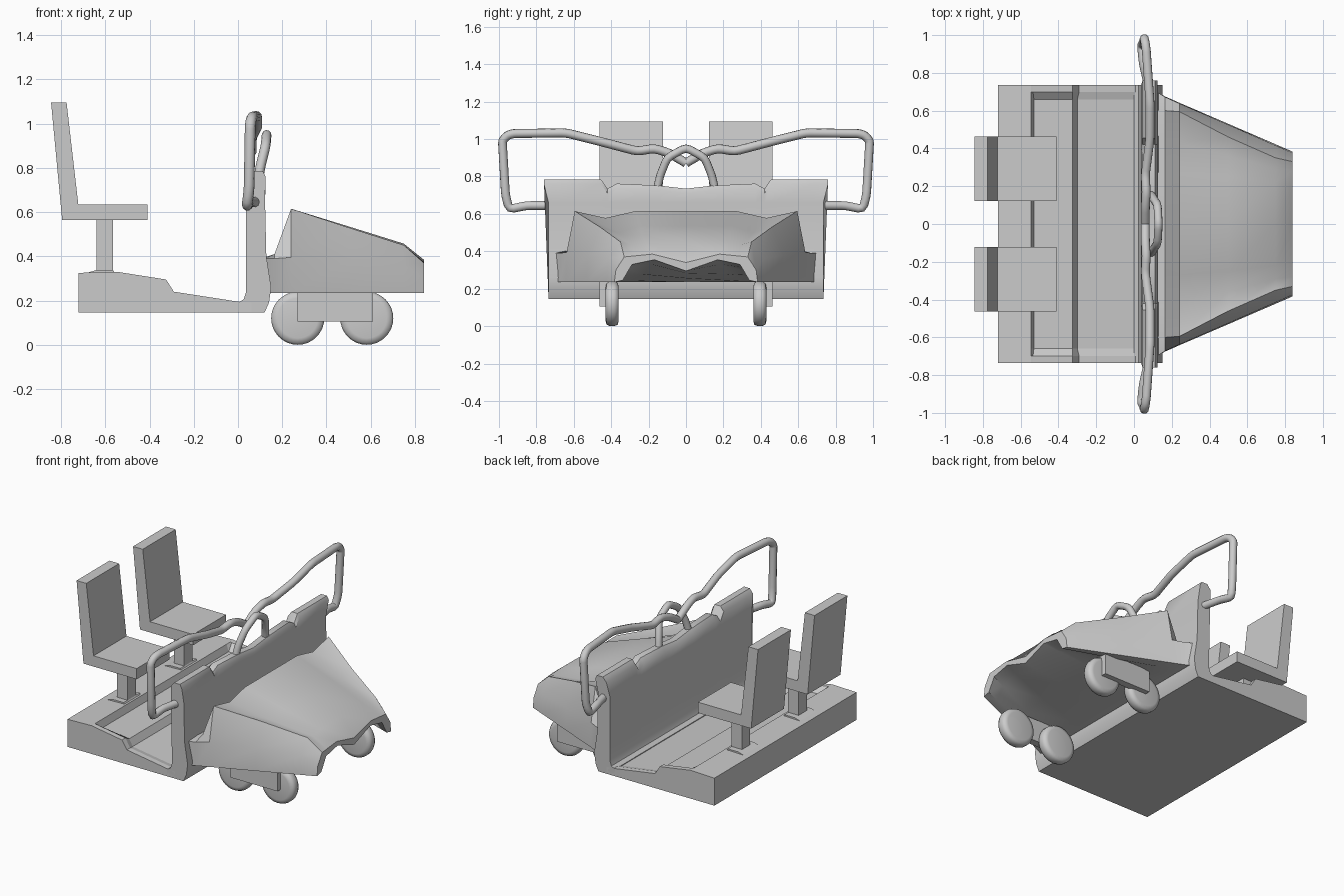
import bpy, bmesh, math
from mathutils import Vector

if "Cube" in bpy.data.objects:
    bpy.data.objects.remove(bpy.data.objects["Cube"])

grey = bpy.data.materials.new("plain_grey")
grey.diffuse_color = (0.6, 0.6, 0.6, 1)
grey.use_nodes = True
grey.node_tree.nodes["Principled BSDF"].inputs["Base Color"].default_value = grey.diffuse_color


def finish(bm, name, smooth=None):
    bmesh.ops.remove_doubles(bm, verts=bm.verts, dist=0.0005)
    bmesh.ops.recalc_face_normals(bm, faces=bm.faces)
    me = bpy.data.meshes.new(name)
    bm.to_mesh(me)
    bm.free()
    me.materials.append(grey)
    ob = bpy.data.objects.new(name, me)
    bpy.context.collection.objects.link(ob)
    if smooth:
        bpy.ops.object.select_all(action='DESELECT')
        ob.select_set(True)
        bpy.context.view_layer.objects.active = ob
        bpy.ops.object.shade_smooth_by_angle(angle=math.radians(smooth))
    return ob


def loft(name, rings, smooth=None):
    """Closed rings joined in order, capped at both ends."""
    bm = bmesh.new()
    rows = [[bm.verts.new(p) for p in r] for r in rings]
    n = len(rows[0])
    for a, b in zip(rows, rows[1:]):
        for i in range(n):
            j = (i + 1) % n
            bm.faces.new((a[i], a[j], b[j], b[i]))
    bm.faces.new(rows[0])
    bm.faces.new(rows[-1])
    return finish(bm, name, smooth)


def extrude(name, profile, y0, y1, smooth=None):
    return loft(name, [[(x, y, z) for x, z in profile] for y in (y0, y1)], smooth)


def box(name, x0, x1, y0, y1, z0, z1):
    return extrude(name, [(x0, z0), (x1, z0), (x1, z1), (x0, z1)], y0, y1)


def tube(name, pts, r):
    """Bent pipe through points, with slightly softened bends."""
    cu = bpy.data.curves.new(name, 'CURVE')
    cu.dimensions = '3D'
    cu.bevel_depth = r
    cu.bevel_resolution = 3
    cu.use_fill_caps = True
    P = [Vector(p) for p in pts]
    path = [P[0]]
    for a, b, c in zip(P, P[1:], P[2:]):
        d = min(0.025, (a - b).length / 3, (c - b).length / 3)
        s, e = b + (a - b).normalized() * d, b + (c - b).normalized() * d
        path += [s, (s + e) / 4 + b / 2, e]
    path.append(P[-1])
    sp = cu.splines.new('POLY')
    sp.points.add(len(path) - 1)
    for q, p in zip(sp.points, path):
        q.co = (*p, 1)
    tmp = bpy.data.objects.new(name, cu)
    bm = bmesh.new()
    me = bpy.data.meshes.new_from_object(tmp)
    bm.from_mesh(me)
    bpy.data.objects.remove(tmp)
    finish(bm, name, 50)


# Floor platform with a shallow recess between raised side rims
rim = [(-.72, .145), (-.72, .325), (-.545, .33), (-.535, .328), (-.325, .295), (-.29, .24), (0, .195), (.06, .19), (.06, .145)]
well = [(-.72, .145), (-.72, .325), (-.545, .33), (-.53, .285), (-.325, .275), (-.30, .23), (0, .185), (.06, .19), (.06, .145)]
loft("floor_platform", [[(x, y, z) for x, z in prof] for y, prof in
     ((-.735, rim), (-.70, rim), (-.66, well), (.66, well), (.70, rim), (.735, rim))])

# Dashboard wall with a stepped top edge and flared upper corners
half = [(0, .735), (.15, .752), (.37, .762), (.42, .735), (.455, .785), (.68, .785), (.735, .785)]
stations = [(-y, t) for y, t in half[:0:-1]] + half
rings = []
for y, t in stations:
    flare = .025 if abs(y) > .7 else 0
    s = math.copysign(1, y)
    prof = [(0, .145), (.12, .145), (.14, .19), (.15, .26), (.128, .40), (.122, .66), (.125, t - .025),
            (.112, t), (.07, t), (.045, t - .03), (.037, .66), (.037, .24), (.025, .205), (0, .19)]
    rings.append([(x, y + s * flare * max(0, min(1, (z - .66) / .1)), z) for x, z in prof])
loft("dash_wall", rings, 40)


# Tapered hood, cut away at the nose
def hood_ring(x, top, bottom):
    pts = top + bottom
    mirror = [(-y, z) for y, z in pts[-2:0:-1]]
    return [(x, y, z) for y, z in pts + mirror]


def under(w, k):
    f = w / .385
    return [(w, .235), (.34 * f, .235 + .01 * k), (.29 * f, .235 + .095 * k),
            (.17 * f, .235 + .12 * k), (0, .235 + .06 * k)]


loft("hood", [
    hood_ring(.12, [(0, .395), (.27, .395), (.44, .395), (.60, .395), (.70, .39)], under(.70, 0)),
    hood_ring(.165, [(0, .41), (.27, .41), (.44, .40), (.60, .41), (.672, .39)], under(.675, 0)),
    hood_ring(.24, [(0, .615), (.27, .615), (.43, .578), (.595, .615), (.638, .395)], under(.642, .05)),
    hood_ring(.50, [(0, .535), (.25, .535), (.36, .50), (.46, .53), (.525, .38)], under(.53, .35)),
    hood_ring(.75, [(0, .455), (.22, .457), (.29, .435), (.35, .45), (.415, .36)], under(.422, .8)),
    hood_ring(.84, [(0, .34), (.18, .385), (.28, .375), (.33, .37), (.375, .30)], under(.383, 1)),
], 40)

for s, side in ((-1, "right"), (1, "left")):
    # Seat: one-piece pan and leaning backrest on a post
    extrude(side + "_seat", [(-.845, 1.095), (-.775, 1.095), (-.722, .635), (-.41, .635), (-.41, .565), (-.795, .565)],
            s * .122, s * .462)
    box(side + "_seat_post", -.64, -.565, s * .25, s * .335, .30, .57)
    extrude(side + "_seat_foot", [(-.70, .32), (-.64, .338), (-.565, .338), (-.53, .28)], s * .21, s * .375)

    # Wheels: thin discs with rounded shoulders, and their outer bracket
    for x, end in ((.27, "rear"), (.582, "front")):
        prof = [(-.035, .09), (-.03, .112), (-.012, .12), (.012, .12), (.03, .112), (.035, .09)]
        loft(f"{side}_{end}_wheel", [[(x + r * math.cos(a), s * .395 + dy, .12 + r * math.sin(a))
             for a in [i * math.tau / 32 for i in range(32)]] for dy, r in prof], 60)
    box(side + "_wheel_bracket", .27, .61, s * .415, s * .463, .105, .25)

    # Side handrail from the wall end up and over to the centre
    tube(side + "_handrail", [(x, s * y, z) for x, y, z in (
        (.08, .72, .645), (.05, .85, .645), (.04, .945, .625), (.05, .965, .70), (.055, .982, .99),
        (.06, .955, 1.02), (.065, .92, 1.03), (.085, .64, 1.033), (.085, .45, .985), (.06, .26, .935),
        (.065, .17, .95), (.06, .09, .925), (.06, 0, .872))], .024)

# Small central grab arch
tube("grab_arch", [(x, y, z) for x, y, z in (
    (.09, -.155, .73), (.10, -.14, .80), (.125, -.10, .90), (.13, 0, .955),
    (.125, .10, .90), (.10, .14, .80), (.09, .155, .73))], .022)
